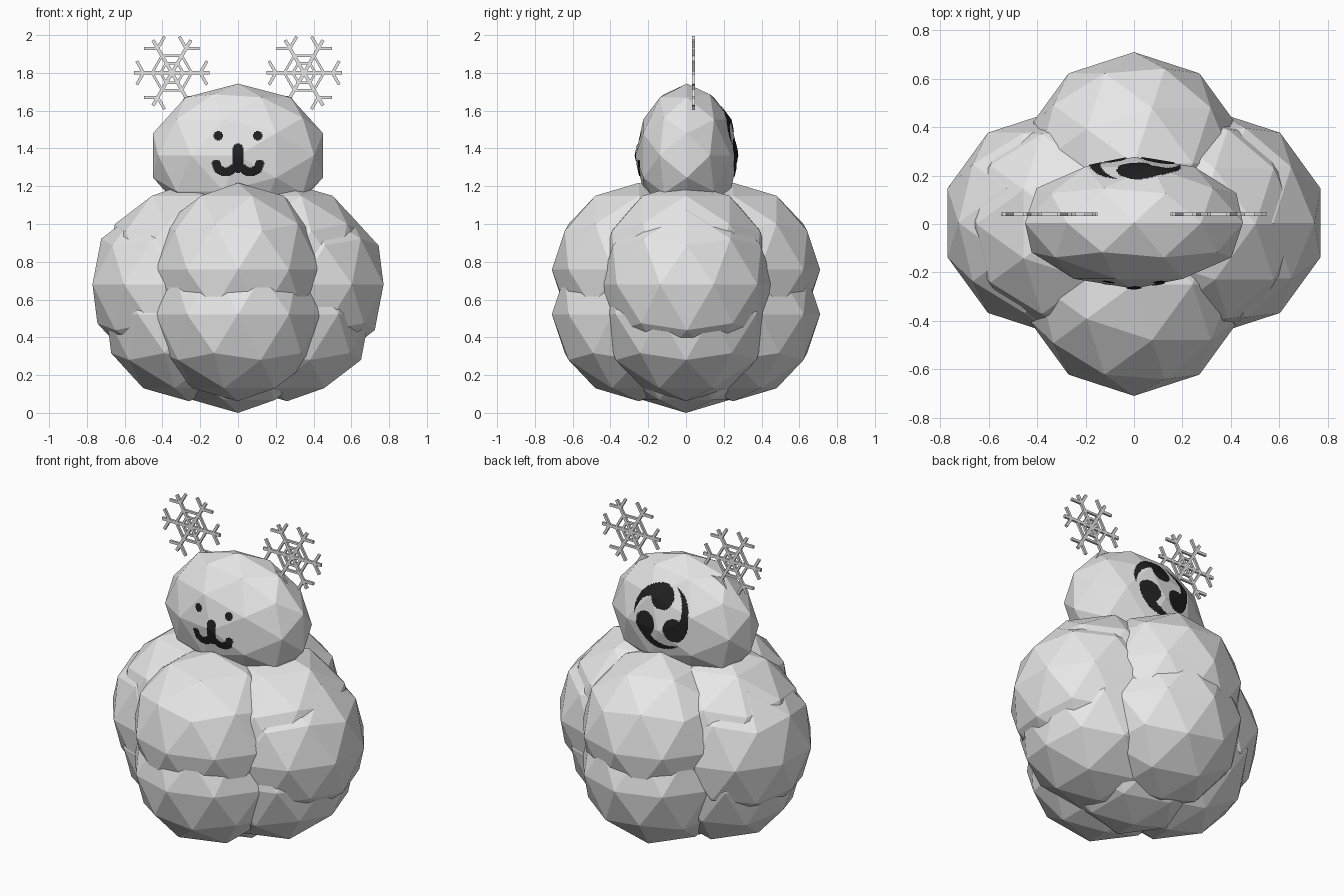
import bpy, bmesh, math
from mathutils import Vector, Matrix
from mathutils.bvhtree import BVHTree

if "Cube" in bpy.data.objects:
    bpy.data.objects.remove(bpy.data.objects["Cube"])


def material(name, rgb):
    m = bpy.data.materials.new(name)
    m.diffuse_color = (*rgb, 1)
    m.use_nodes = True
    m.node_tree.nodes["Principled BSDF"].inputs["Base Color"].default_value = m.diffuse_color
    return m


WHITE = material("snow_white", (0.8, 0.8, 0.8))
BLACK = material("coal_black", (0.015, 0.015, 0.015))


def add_object(name, bm, mat):
    me = bpy.data.meshes.new(name)
    bm.to_mesh(me)
    me.materials.append(mat)
    ob = bpy.data.objects.new(name, me)
    bpy.context.collection.objects.link(ob)
    return ob


def ball(name, loc, size, rot=0):
    """Low-poly ball with flat facets; returns its bmesh."""
    bm = bmesh.new()
    mat = (Matrix.Translation(loc) @ Matrix.Diagonal((*size, 1))
           @ Matrix.Rotation(rot, 4, 'X'))
    bmesh.ops.create_icosphere(bm, subdivisions=2, radius=1, matrix=mat)
    add_object(name, bm, WHITE)
    return bm


# Body: overlapping lobes around the centre, in two tiers
R = 0.46
for tier, z in (("lower", 0.522), ("upper", 0.758)):
    for side, x, y in (("front", 0, -0.25), ("back", 0, 0.25),
                       ("right", 0.26, 0), ("left", -0.26, 0)):
        ball(f"body_{tier}_{side}", (x, y, z), (R, R, R))
for side, s in (("right", 1), ("left", -1)):
    ball(f"body_side_{side}", (0.333, 0.005, 0.68) if s > 0 else (-0.333, 0.005, 0.68), (R, R, R))
ball("body_base", (0, 0, R), (R, R, R))

# Head: wide ball with its pole turned to the front
head = ball("head", (0, 0.005, 1.363), (0.473, 0.272, 0.38), -math.pi / 2)
head_tree = BVHTree.FromBMesh(head)


# Snowflake ears made of thin bars
def bar(bm, a, b, width=0.016, depth=0.014):
    a, b = Vector(a), Vector(b)
    d = b - a
    mat = (Matrix.Translation(((a.x + b.x) / 2, 0, (a.y + b.y) / 2))
           @ Matrix.Rotation(-math.atan2(d.y, d.x), 4, 'Y')
           @ Matrix.Diagonal((d.length, depth, width, 1)))
    bmesh.ops.create_cube(bm, size=1, matrix=mat)


def polar(r, deg):
    return Vector((r * math.cos(math.radians(deg)), r * math.sin(math.radians(deg))))


for side, s in (("right", 1), ("left", -1)):
    bm = bmesh.new()
    for k in range(6):
        a = 60 * k
        bar(bm, (0, 0), polar(0.2, a), 0.018)
        for r in (0.06, 0.105):                      # hexagon rings
            bar(bm, polar(r, a), polar(r, a + 60), 0.013)
        for t in (-60, 60):                          # twigs
            p = polar(0.15, a)
            bar(bm, p, p + polar(0.072, a + t))
    ob = add_object(f"snowflake_ear_{side}", bm, WHITE)
    ob.location = (0.35 * s, 0.04, 1.8)


# Painted marks: thin plates laid on the head surface
def paint(name, inside, centre, half, side, step=0.006):
    bm = bmesh.new()
    verts = {}
    n = int(half / step) + 1

    def vert(i, j):
        if (i, j) not in verts:
            x, z = centre[0] + i * step, centre[1] + j * step
            hit = head_tree.ray_cast(Vector((x, side * 2, z)), Vector((0, -side, 0)))[0]
            verts[i, j] = bm.verts.new(hit + Vector((0, side * 0.005, 0))) if hit else None
        return verts[i, j]

    for i in range(-n, n):
        for j in range(-n, n):
            p = Vector((centre[0] + (i + .5) * step, centre[1] + (j + .5) * step))
            if inside(p):
                q = [vert(i, j), vert(i + 1, j), vert(i + 1, j + 1), vert(i, j + 1)]
                if all(q):
                    bm.faces.new(q if side < 0 else q[::-1])
    add_object(name, bm, BLACK)


def near_path(p, pts, r):
    for a, b in zip(pts, pts[1:]):
        a, b = Vector(a), Vector(b)
        t = max(0, min(1, (p - a).dot(b - a) / (b - a).length_squared))
        if (p - a - t * (b - a)).length < r:
            return True
    return False


# Eyes
for side, s in (("right", 1), ("left", -1)):
    c = Vector((0.105 * s, 1.467))
    paint(f"eye_{side}", lambda p: (p - c).length < 0.025, c, 0.03, -1, 0.005)


# Nose and curled mouth
def mouth(p):
    q = Vector((abs(p.x), p.y))
    return (near_path(q, [(0, 1.395), (0, 1.3)], 0.03) or
            near_path(q, [(0.115, 1.318), (0.105, 1.29), (0.075, 1.277),
                          (0.045, 1.28), (0, 1.31)], 0.023))


paint("nose_and_mouth", mouth, (0, 1.335), 0.16, -1, 0.005)


# Three swirling drops on the back of the head
def swirl(p):
    v = Vector((-p.x, p.y - 1.44))                   # as seen from behind
    for a in (90, 210, 330):
        if (v - polar(0.115, a)).length < 0.07:
            return True
        t = (math.degrees(math.atan2(v.y, v.x)) - a) % 360 / 100
        if t < 1 and 0.195 - 0.085 * (1 - t) ** 0.8 < v.length < 0.185 + 0.01 * t:
            return True
    return False


paint("back_swirl", swirl, (0, 1.44), 0.21, 1)
